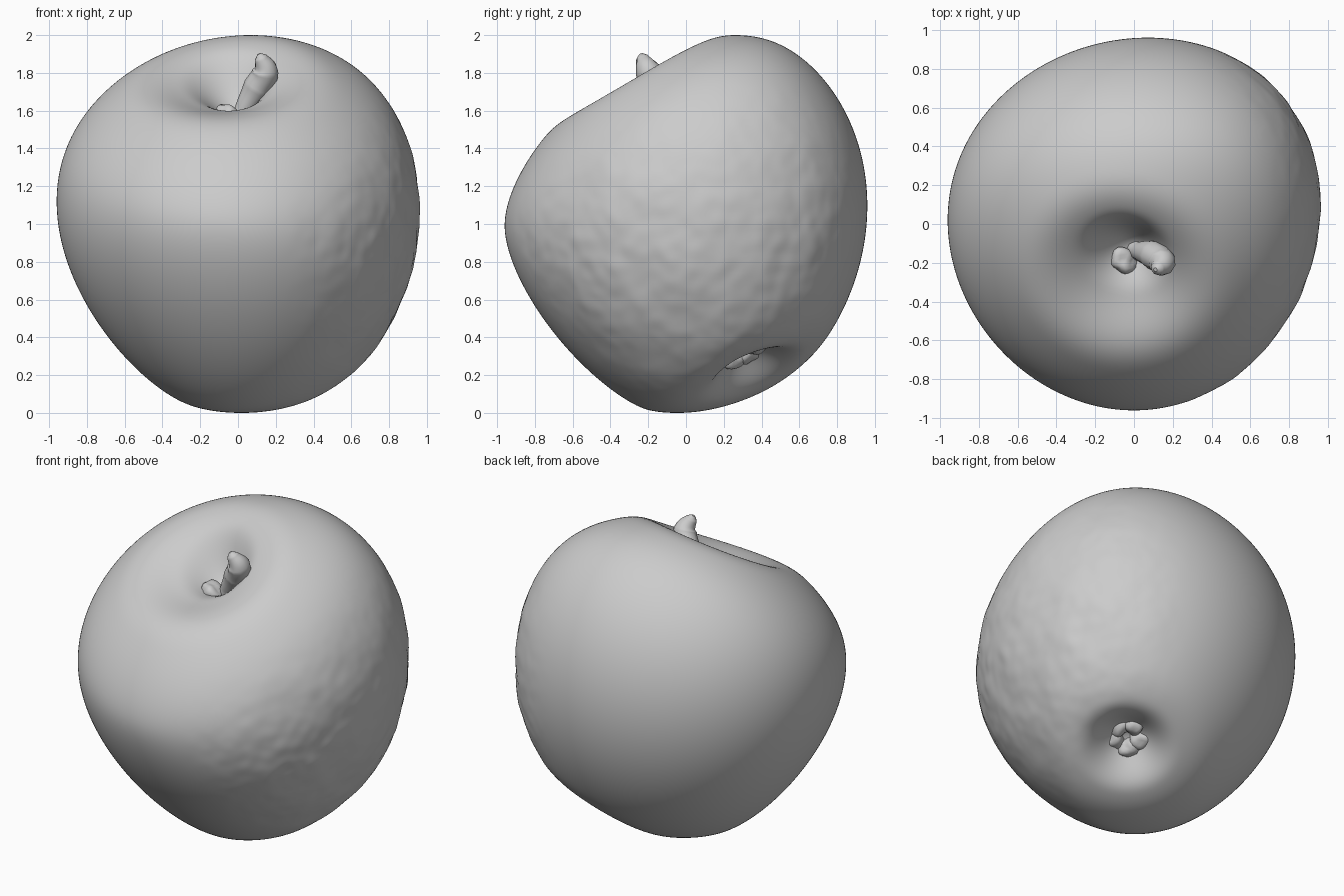
import bpy, bmesh, math, random
from mathutils import Vector, noise

random.seed(4)
if "Cube" in bpy.data.objects:
    bpy.data.objects.remove(bpy.data.objects["Cube"], do_unlink=True)

# One plain grey for the whole fruit
grey = bpy.data.materials.new("plain_grey")
grey.use_nodes = True
colour = (0.6, 0.6, 0.6, 1)
grey.diffuse_color = colour
bsdf = next(n for n in grey.node_tree.nodes if n.type == 'BSDF_PRINCIPLED')
bsdf.inputs["Base Color"].default_value = colour
bsdf.inputs["Roughness"].default_value = 0.6


def reach(v):
    """How far the plump body extends towards a direction (lopsided sphere)."""
    size = v.length
    x, y, z = v / size
    h = 0.96 + 0.04 * z * z
    h += 0.052 * y * z - 0.026 * x * z + 0.036 * x * y
    h -= 0.136 * y * y * z * z
    h += y * z * (0.205 * z + 0.044 * y) + 0.093 * x * z * (z + x)
    h += x * y * (0.056 * x + 0.036 * y)
    # The lowest lobe is broad and leans towards the front
    h -= max(0, -z) ** 6 * (0.2 * y + 0.1 * x - 0.2 * (x * x + y * y))
    return size * h


def body_point(u):
    """Surface point whose normal is u: the gradient of the reach."""
    e = 0.001
    axes = (Vector((e, 0, 0)), Vector((0, e, 0)), Vector((0, 0, e)))
    return Vector([(reach(u + a) - reach(u - a)) / (2 * e) for a in axes])


def axis_distance(p, centre, axis):
    d = p - centre
    return (d - axis * d.dot(axis)).length


def bowl(r, radius, depth):
    return depth * (1 - (r / radius) ** 2) ** 3 if r < radius else 0


# Hollows: centre, outward axis, radius, depth
stem_axis = Vector((-0.2, -0.31, 0.93)).normalized()
base_axis = Vector((0.38, 0.38, -0.84)).normalized()
base_centre = Vector((0.34, 0.34, -0.77))
hollows = (
    (Vector((-0.04, -0.24, 0.7)), stem_axis, 0.6, 0.21),
    (Vector((-0.03, -0.12, 0.7)), stem_axis, 0.28, 0.13),
    (base_centre, base_axis, 0.55, 0.1),
    (base_centre, base_axis, 0.34, 0.14),
)

# Fruit body
bm = bmesh.new()
bmesh.ops.create_icosphere(bm, subdivisions=7, radius=1)
for v in bm.verts:
    u = v.co.normalized()
    p = body_point(u)
    shift = Vector()
    for centre, axis, radius, depth in hollows:
        if p.dot(axis) > 0:
            shift -= axis * bowl(axis_distance(p, centre, axis), radius, depth)
    # Weathered skin on the left flank
    wear = min(1, max(0, (u.x - 0.25) * 2)) * max(0, 0.9 - abs(u.z + 0.2))
    bump = noise.noise(p * 5) * 0.012 + noise.noise(p * 13) * 0.005
    v.co = p + shift + u * bump * wear

# Stand it on the ground
lift = Vector((0, 0, -min(v.co.z for v in bm.verts)))
bmesh.ops.translate(bm, verts=bm.verts, vec=lift)

# Deepest point of the base hollow
base_floor = min((v.co for v in bm.verts if (v.co - lift).dot(base_axis) > 0),
                 key=lambda p: axis_distance(p, base_centre + lift, base_axis)).copy()


def mesh_object(bm, name):
    for f in bm.faces:
        f.smooth = True
    mesh = bpy.data.meshes.new(name)
    bm.to_mesh(mesh)
    bm.free()
    mesh.materials.append(grey)
    obj = bpy.data.objects.new(name, mesh)
    bpy.context.collection.objects.link(obj)


mesh_object(bm, "fruit_body")

# Stem: short bent stalk that thickens, then pinches at the tip
path = [(-0.03, -0.12, 1.44, 0.06), (0.03, -0.14, 1.6, 0.05),
        (0.10, -0.16, 1.72, 0.075), (0.145, -0.2, 1.81, 0.07),
        (0.12, -0.23, 1.88, 0.035), (0.11, -0.235, 1.9, 0.01)]
curve = bpy.data.curves.new("stem", 'CURVE')
curve.dimensions = '3D'
curve.bevel_depth = 1
curve.bevel_resolution = 3
curve.use_fill_caps = True
spline = curve.splines.new('BEZIER')
spline.bezier_points.add(len(path) - 1)
for point, (x, y, z, r) in zip(spline.bezier_points, path):
    point.co = (x, y, z)
    point.radius = r
    point.handle_left_type = point.handle_right_type = 'AUTO'
spline.use_smooth = True
curve.materials.append(grey)
bpy.context.collection.objects.link(bpy.data.objects.new("stem", curve))


def nub(name, location, radius):
    """Small lumpy knob."""
    bm = bmesh.new()
    bmesh.ops.create_icosphere(bm, subdivisions=3, radius=radius)
    for v in bm.verts:
        v.co *= 1 + 0.35 * noise.noise((v.co + location) * 18)
        v.co += location
    mesh_object(bm, name)


# Broken nub beside the stem
nub("stem_nub", Vector((-0.06, -0.19, 1.57)), 0.07)

# Dried blossom remains in the base hollow
side = base_axis.orthogonal().normalized()
across = base_axis.cross(side)
for i in range(5):
    turn = math.tau * i / 5
    offset = (side * math.cos(turn) + across * math.sin(turn)) * 0.08
    nub(f"blossom_remnant_{i + 1}", base_floor + offset + base_axis * random.uniform(-0.01, 0.02), 0.065)
